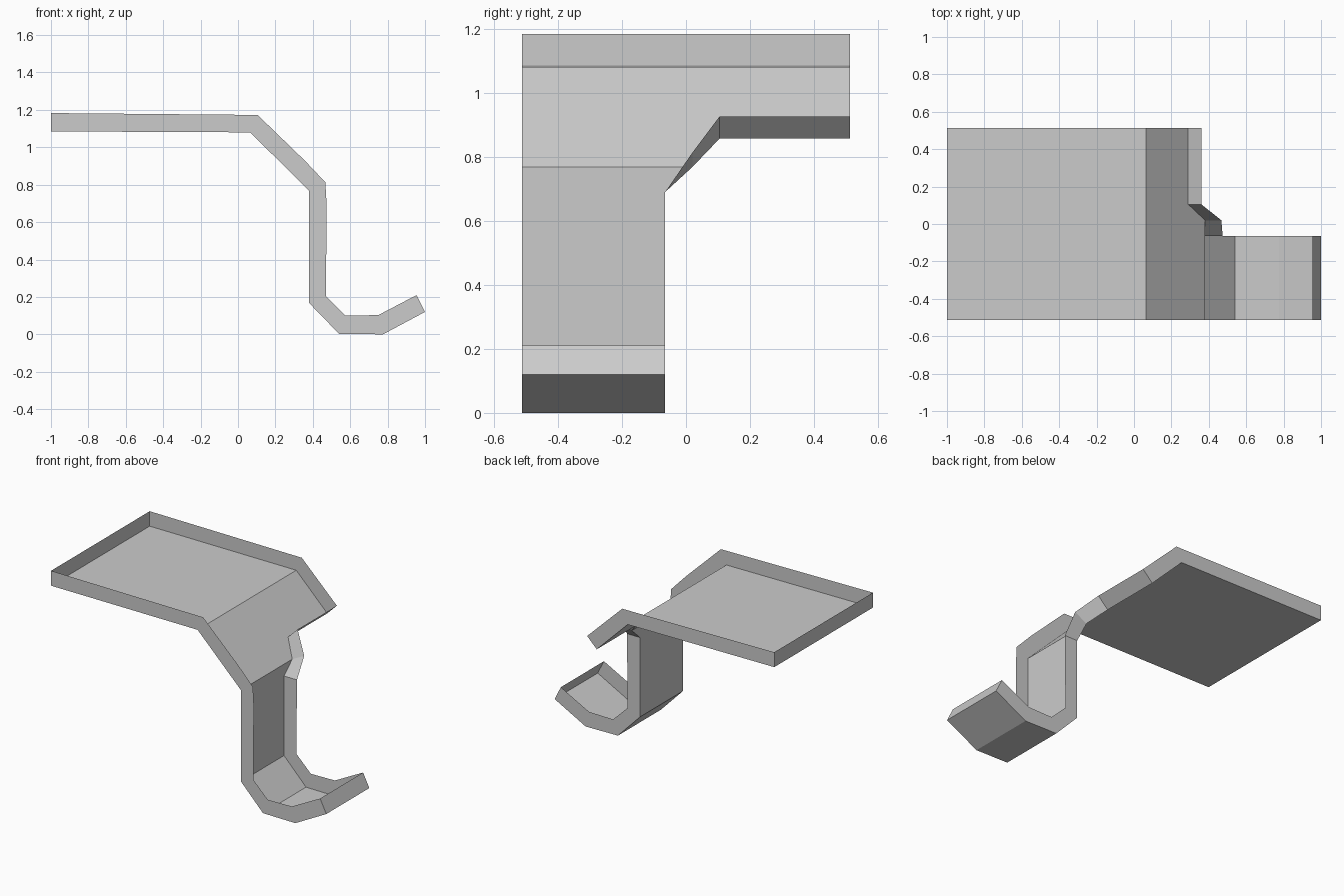
import bpy, bmesh

if "Cube" in bpy.data.objects:
    bpy.data.objects.remove(bpy.data.objects["Cube"])

Y_FRONT = -0.512
Y_WIDE = 0.512
Y_NARROW = -0.065

# Stations along the bent tray: floor (x, z), rim top (x, z), y of the back edge.
# The repeated station makes the step from the wide tray to the narrow leg.
stations = [
    ((-1.0, 1.085), (-1.0, 1.183), Y_WIDE),
    ((0.065, 1.08), (0.105, 1.173), Y_WIDE),
    ((0.29, 0.857), (0.36, 0.926), Y_WIDE),
    ((0.29, 0.857), (0.36, 0.926), 0.105),
    ((0.38, 0.768), (0.467, 0.813), 0.02),
    ((0.38, 0.69), (0.474, 0.69), Y_NARROW),
    ((0.38, 0.168), (0.47, 0.203), Y_NARROW),
    ((0.54, 0.003), (0.575, 0.10), Y_NARROW),
    ((0.775, 0.0), (0.75, 0.103), Y_NARROW),
    ((1.0, 0.12), (0.955, 0.21), Y_NARROW),
]

bm = bmesh.new()


def vert(p, y):
    return bm.verts.new((p[0], y, p[1]))


rings = []
for low, high, y in stations:
    rings.append((vert(high, Y_FRONT), vert(low, Y_FRONT), vert(low, y), vert(high, y)))

# Front wall, floor and back wall of each bend
for i, (a, b) in enumerate(zip(rings, rings[1:])):
    step = stations[i][0] == stations[i + 1][0]
    for k in range(3):
        if step and k < 2:
            continue
        bm.faces.new((a[k], a[k + 1], b[k + 1], b[k]))

# End walls
bm.faces.new(rings[0][::-1])
bm.faces.new(rings[-1])

bmesh.ops.remove_doubles(bm, verts=bm.verts[:], dist=0.0005)
bmesh.ops.recalc_face_normals(bm, faces=bm.faces[:])

mesh = bpy.data.meshes.new("rimmed_hook_tray")
bm.to_mesh(mesh)
bm.free()
tray = bpy.data.objects.new("rimmed_hook_tray", mesh)
bpy.context.collection.objects.link(tray)
